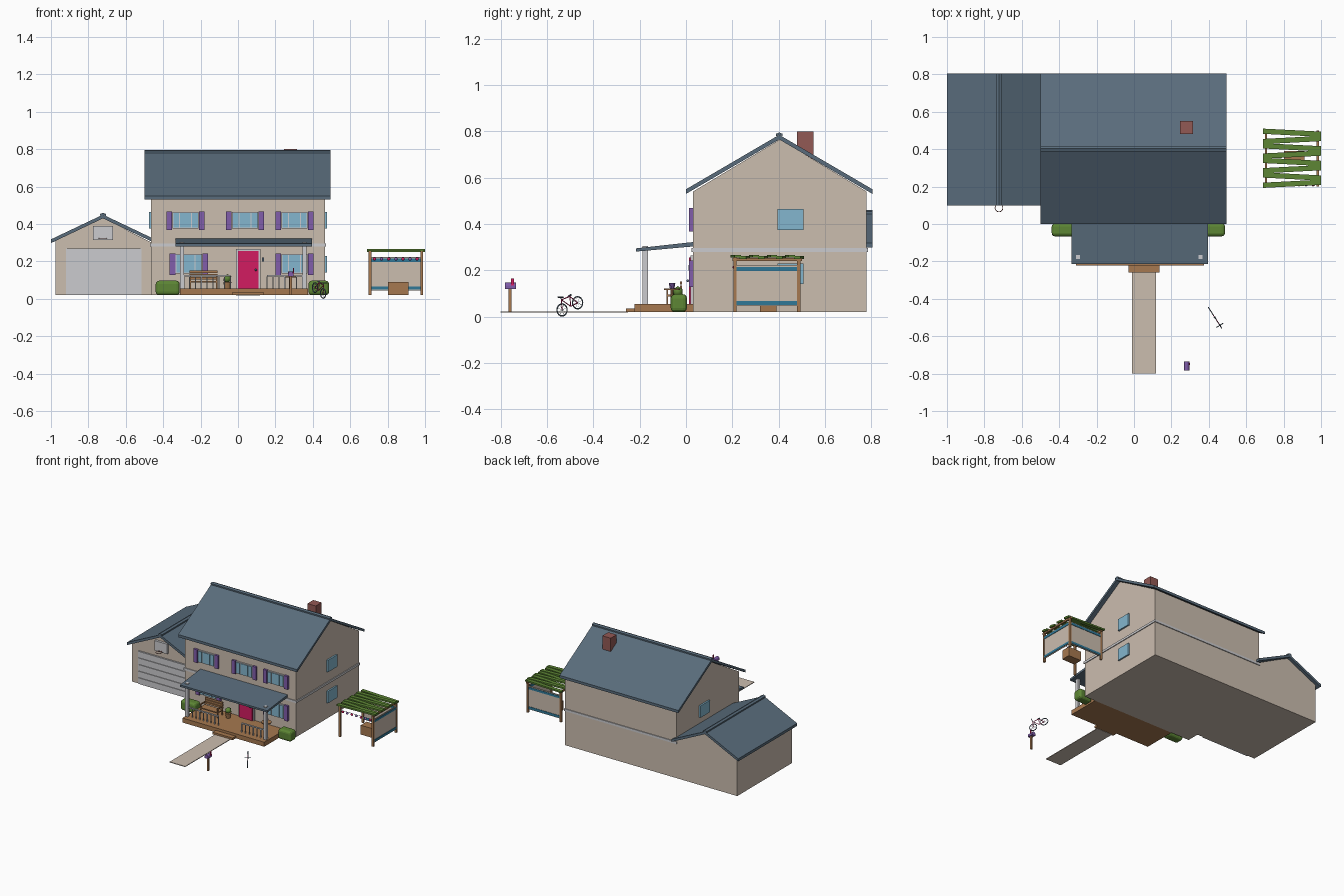
import bpy, bmesh, math
from mathutils import Vector

if "Cube" in bpy.data.objects:
    bpy.data.objects.remove(bpy.data.objects["Cube"], do_unlink=True)


def material(name, r, g, b):
    m = bpy.data.materials.new(name)
    m.use_nodes = True
    m.diffuse_color = (r, g, b, 1)
    m.node_tree.nodes["Principled BSDF"].inputs["Base Color"].default_value = (r, g, b, 1)
    return m


SLATE = material("slate grey", 0.10, 0.15, 0.20)
WALL = material("warm beige", 0.60, 0.51, 0.43)
PALE = material("pale grey", 0.60, 0.60, 0.62)
GLASS = material("sky blue", 0.23, 0.47, 0.62)
PURPLE = material("purple", 0.22, 0.11, 0.41)
PINK = material("magenta", 0.65, 0.012, 0.12)
WOOD = material("wood brown", 0.38, 0.19, 0.08)
LEAF = material("leaf green", 0.11, 0.24, 0.035)
BRICK = material("brick red", 0.29, 0.10, 0.09)
TEAL = material("teal blue", 0.03, 0.19, 0.31)


def finish(name, bm, mat, smooth=False):
    bmesh.ops.recalc_face_normals(bm, faces=bm.faces)
    mesh = bpy.data.meshes.new(name)
    bm.to_mesh(mesh)
    bm.free()
    mesh.materials.append(mat)
    if smooth:
        mesh.shade_smooth()
    ob = bpy.data.objects.new(name, mesh)
    bpy.context.collection.objects.link(ob)
    return ob


def box(name, x, y, z, mat, bevel=0):
    """Box from (low, high) pairs."""
    bm = bmesh.new()
    bmesh.ops.create_cube(bm, size=1)
    for v in bm.verts:
        v.co = [(lo + hi) / 2 + c * (hi - lo) for c, (lo, hi) in zip(v.co, (x, y, z))]
    if bevel:
        bmesh.ops.bevel(bm, geom=bm.edges[:], offset=bevel, segments=3,
                        affect='EDGES', profile=0.5)
    return finish(name, bm, mat)


def prism(name, profile, axis, lo, hi, mat):
    """Extrude a (side, z) profile along x or y."""
    bm = bmesh.new()
    place = (lambda a, z: (lo, a, z)) if axis == 'x' else (lambda a, z: (a, lo, z))
    face = bm.faces.new([bm.verts.new(place(a, z)) for a, z in profile])
    move = Vector((hi - lo, 0, 0) if axis == 'x' else (0, hi - lo, 0))
    new = bmesh.ops.extrude_face_region(bm, geom=[face])["geom"]
    bmesh.ops.translate(bm, vec=move, verts=[v for v in new if isinstance(v, bmesh.types.BMVert)])
    return finish(name, bm, mat)


def rod(name, p, q, r, mat, r2=None, sides=8):
    p, q = Vector(p), Vector(q)
    bm = bmesh.new()
    bmesh.ops.create_cone(bm, cap_ends=True, segments=sides, radius1=r,
                          radius2=r if r2 is None else r2, depth=(q - p).length)
    bm.transform((q - p).to_track_quat('Z', 'Y').to_matrix().to_4x4())
    bmesh.ops.translate(bm, vec=(p + q) / 2, verts=bm.verts)
    return finish(name, bm, mat)


def ball(name, at, r, mat, sub=2):
    bm = bmesh.new()
    bmesh.ops.create_icosphere(bm, subdivisions=sub, radius=r)
    bmesh.ops.translate(bm, vec=at, verts=bm.verts)
    return finish(name, bm, mat, True)


def ring(name, at, r, tube, axis, mat):
    bpy.ops.mesh.primitive_torus_add(location=at, major_radius=r, minor_radius=tube,
                                     major_segments=20, minor_segments=6)
    ob = bpy.context.object
    ob.name = name
    ob.rotation_euler = Vector(axis).to_track_quat('Z', 'Y').to_euler()
    ob.data.materials.append(mat)


def gable_roof(name, mid, half, ridge, eave, axis, lo, hi, t=0.02):
    prism(name, [(mid - half, eave), (mid, ridge), (mid + half, eave), (mid + half, eave - t),
                 (mid, ridge - t), (mid - half, eave - t)], axis, lo, hi, SLATE)
    for s in (-1, 1):
        a = mid + s * 0.015
        cap = [(mid, ridge), (a, ridge - 0.006), (a, ridge + 0.004), (mid, ridge + 0.01)]
        prism(name + "_ridge_cap", cap, axis, lo, hi, SLATE)


# House body and roof
prism("house_walls", [(0.03, 0.02), (0.78, 0.02), (0.78, 0.54), (0.405, 0.765), (0.03, 0.54)],
      'x', -0.465, 0.465, WALL)
gable_roof("house_roof", 0.4025, 0.4025, 0.785, 0.55, 'x', -0.5, 0.495)
box("house_band", (-0.471, 0.471), (0.024, 0.786), (0.28, 0.297), PALE)
box("chimney", (0.245, 0.315), (0.48, 0.55), (0.64, 0.80), BRICK)

# Garage
prism("garage_walls", [(-0.975, 0.02), (-0.46, 0.02), (-0.46, 0.30), (-0.722, 0.432),
                       (-0.975, 0.31)], 'y', 0.125, 0.78, WALL)
gable_roof("garage_roof", -0.722, 0.278, 0.45, 0.318, 'y', 0.10, 0.805)
box("garage_door", (-0.92, -0.515), (0.12, 0.13), (0.02, 0.27), PALE)
for i in range(5):
    z = 0.022 + i * 0.05
    box("garage_door_panel", (-0.915, -0.52), (0.115, 0.122), (z, z + 0.046), PALE)
box("backboard", (-0.775, -0.668), (0.107, 0.126), (0.315, 0.39), PALE)
ring("hoop", (-0.722, 0.086, 0.323), 0.021, 0.002, (0, 0, 1), BRICK)


# Windows with shutters
def front_window(cx, z0, z1):
    box("window_frame", (cx - 0.07, cx + 0.07), (0.02, 0.03), (z0, z1), PALE)
    for a, b in ((-0.065, -0.035), (-0.030, 0.030), (0.035, 0.065)):
        box("window_pane", (cx + a, cx + b), (0.016, 0.022), (z0 + 0.005, z1 - 0.005), GLASS)
    for s in (-1, 1):
        c = cx + s * 0.087
        box("shutter", (c - 0.015, c + 0.015), (0.014, 0.03), (z0 - 0.007, z1 + 0.003), PURPLE)


for cx in (-0.28, 0.038, 0.302):
    front_window(cx, 0.375, 0.465)
for cx in (-0.263, 0.302):
    front_window(cx, 0.135, 0.24)
for x, z in ((0.465, 0.375), (0.465, 0.14), (-0.465, 0.375)):
    box("side_window", (x - 0.012, x + 0.012), (0.395, 0.507), (z, z + 0.09), GLASS)

# Front door
box("door_frame", (-0.01, 0.12), (0.02, 0.03), (0.05, 0.265), PALE)
box("front_door", (0.0, 0.11), (0.012, 0.025), (0.055, 0.255), PINK)
ball("door_knob", (0.095, 0.008, 0.155), 0.006, SLATE)
box("wall_lamp", (0.128, 0.138), (0.01, 0.03), (0.2, 0.222), SLATE)

# Porch
box("porch_deck", (-0.31, 0.375), (-0.222, 0.03), (0.02, 0.054), WOOD)
box("porch_step", (-0.03, 0.137), (-0.26, -0.215), (0.02, 0.036), WOOD)
prism("porch_roof", [(-0.215, 0.281), (-0.215, 0.295), (0.03, 0.322), (0.03, 0.303)],
      'x', -0.335, 0.395, SLATE)
for x in (-0.30, 0.355):
    box("porch_post", (x - 0.011, x + 0.011), (-0.187, -0.165), (0.05, 0.304), PALE)
for x0, x1 in ((-0.29, -0.04), (0.155, 0.345)):
    box("porch_rail", (x0, x1), (-0.181, -0.171), (0.118, 0.126), PALE)
    n = round((x1 - x0) / 0.03)
    for i in range(n + 1):
        x = x0 + (x1 - x0) * i / n
        box("baluster", (x - 0.003, x + 0.003), (-0.179, -0.173), (0.054, 0.12), PALE)

# Bench
box("bench_seat", (-0.26, -0.11), (-0.085, -0.025), (0.088, 0.096), WOOD)
for z in (0.102, 0.12, 0.138):
    box("bench_back_slat", (-0.26, -0.11), (-0.026, -0.018), (z, z + 0.014), WOOD)
for x in (-0.26, -0.118):
    box("bench_arm", (x, x + 0.008), (-0.088, -0.02), (0.115, 0.122), WOOD)
    for y in (-0.085, -0.028):
        box("bench_leg", (x, x + 0.008), (y, y + 0.008), (0.054, 0.118), WOOD)

# Potted plant and small table
rod("plant_pot", (-0.057, -0.035, 0.054), (-0.057, -0.035, 0.09), 0.015, WOOD, 0.022, 12)
ball("plant", (-0.057, -0.035, 0.108), 0.024, LEAF, 1)
rod("table_top", (0.28, -0.06, 0.115), (0.28, -0.06, 0.122), 0.035, WOOD, sides=16)
rod("table_leg", (0.28, -0.06, 0.054), (0.28, -0.06, 0.118), 0.006, WOOD)
rod("flower_pot", (0.28, -0.06, 0.122), (0.28, -0.06, 0.145), 0.01, PURPLE, 0.014, 10)

# Hedges and path
for x0, x1 in ((-0.44, -0.312), (0.377, 0.487)):
    box("hedge", (x0, x1), (-0.066, 0.004), (0.02, 0.097), LEAF, 0.018)
box("path", (-0.012, 0.118), (-0.80, -0.25), (0.018, 0.023), WALL)

# Mailbox
box("mailbox_post", (0.276, 0.288), (-0.766, -0.754), (0.02, 0.122), WOOD)
arc = [(0.282 + 0.014 * math.cos(a * math.pi / 8), 0.133 + 0.014 * math.sin(a * math.pi / 8))
       for a in range(9)]
prism("mailbox", [(0.268, 0.12), (0.296, 0.12)] + arc, 'y', -0.782, -0.735, PURPLE)
box("mailbox_flag", (0.295, 0.299), (-0.755, -0.743), (0.135, 0.165), PINK)

# Bicycle
rear, front = Vector((0.412, -0.468, 0.060)), Vector((0.455, -0.535, 0.029))
along = front - rear
side = Vector((along.y, -along.x, 0)).normalized()
up = side.cross(along).normalized()
up = up if up.z > 0 else -up
for hub in (rear, front):
    ring("bike_wheel", hub, 0.026, 0.003, side, SLATE)
    for i in range(4):
        d = along.normalized() * math.cos(i * math.pi / 4) + up * math.sin(i * math.pi / 4)
        rod("bike_spoke", hub - d * 0.025, hub + d * 0.025, 0.0006, SLATE, sides=4)
crank = rear + along * 0.45 - up * 0.002
seat = rear + along * 0.32 + up * 0.04
head = rear + along * 0.85 + up * 0.042
for a, b in ((rear, crank), (rear, seat), (crank, seat), (crank, head), (seat, head), (head, front)):
    rod("bike_frame", a, b, 0.0022, PINK, sides=6)
grip = head + up * 0.012
rod("bike_stem", head, grip, 0.002, SLATE)
rod("bike_handlebar", grip - side * 0.022, grip + side * 0.022, 0.0025, SLATE)
rod("bike_saddle", seat + up * 0.004 - along * 0.1, seat + up * 0.004 + along * 0.12, 0.005, SLATE, 0.002)

# Pergola
for x in (0.706, 0.982):
    for y in (0.212, 0.487):
        box("pergola_post", (x - 0.007, x + 0.007), (y - 0.007, y + 0.007), (0.02, 0.255), WOOD)
    box("pergola_beam", (x - 0.006, x + 0.006), (0.2, 0.5), (0.24, 0.253), WOOD)
for i in range(8):
    y, skew = 0.215 + i * 0.039, 0.008 * (-1) ** i
    slat = box("pergola_slat", (0.69, 1.0), (y - 0.014, y + 0.014), (0.252, 0.264), LEAF)
    for v in slat.data.vertices:
        v.co.y += skew * (v.co.x - 0.845) / 0.155
        v.co.z += skew * 0.3
box("back_screen", (0.708, 0.98), (0.485, 0.49), (0.045, 0.222), WALL)
box("side_screen", (0.981, 0.986), (0.215, 0.485), (0.045, 0.222), WALL)
for z in (0.05, 0.198):
    box("back_stripe", (0.708, 0.98), (0.482, 0.493), (z, z + 0.017), TEAL)
    box("side_stripe", (0.978, 0.989), (0.215, 0.485), (z, z + 0.017), TEAL)
box("pergola_table", (0.803, 0.912), (0.32, 0.39), (0.02, 0.09), WOOD)
rod("light_string", (0.706, 0.21, 0.222), (0.982, 0.21, 0.222), 0.0015, SLATE, sides=6)
for i in range(7):
    ball("string_light", (0.73 + i * 0.038, 0.21, 0.213), 0.009, PURPLE if i % 2 else PINK)
